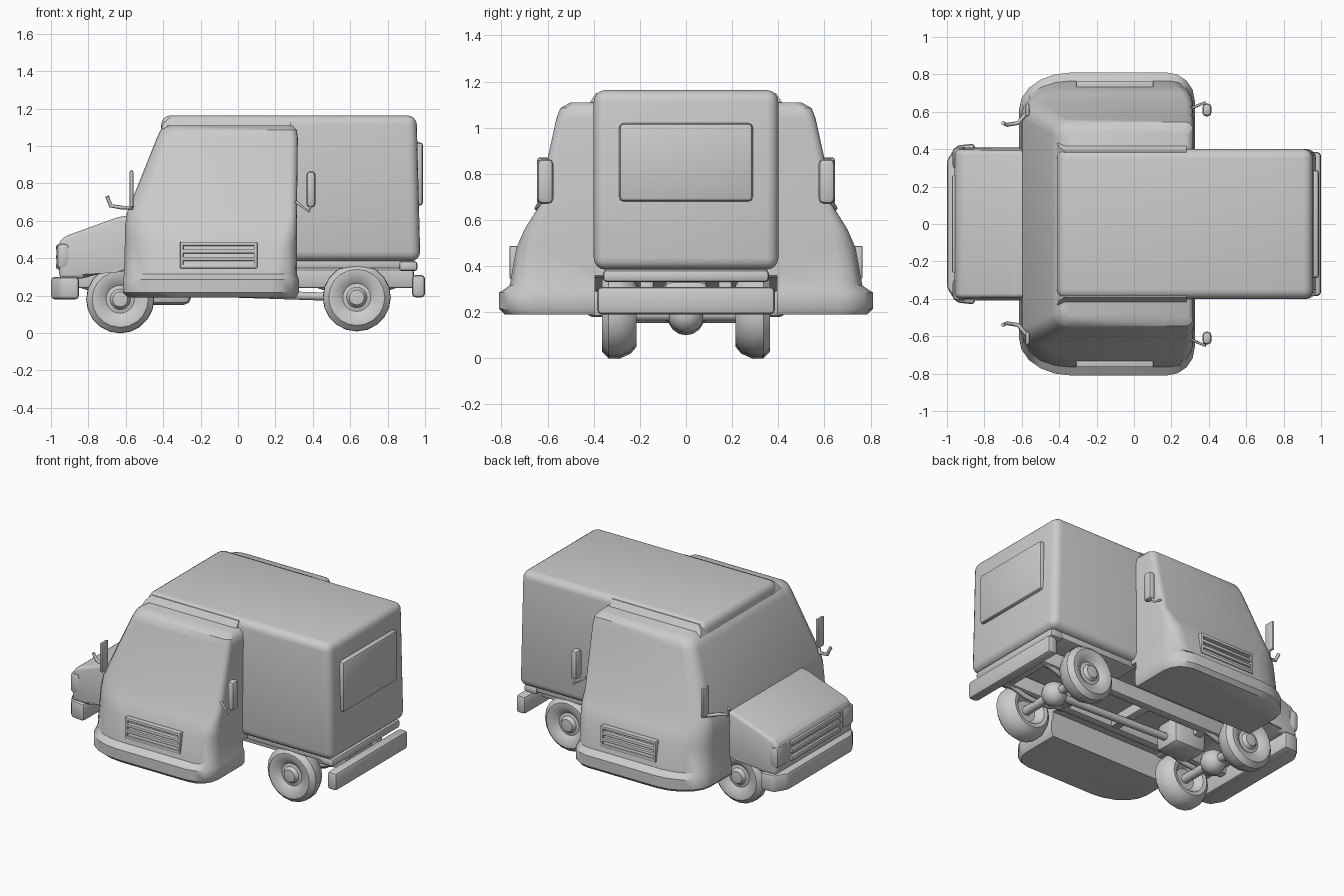
import bpy, bmesh, math
from mathutils import Vector

if "Cube" in bpy.data.objects:
    bpy.data.objects.remove(bpy.data.objects["Cube"])


def finish(name, bm, bevel=0.0, seg=2):
    if bevel:
        bmesh.ops.bevel(bm, geom=bm.edges[:], offset=bevel, segments=seg,
                        profile=0.5, affect='EDGES', clamp_overlap=True)
    bmesh.ops.recalc_face_normals(bm, faces=bm.faces[:])
    me = bpy.data.meshes.new(name)
    bm.to_mesh(me)
    bm.free()
    ob = bpy.data.objects.new(name, me)
    bpy.context.collection.objects.link(ob)
    return ob


def box(name, x, y, z, bevel=0.0, seg=2):
    """Box from (min, max) ranges."""
    bm = bmesh.new()
    bmesh.ops.create_cube(bm, size=1)
    for v in bm.verts:
        v.co = [r[0] + (c + 0.5) * (r[1] - r[0]) for c, r in zip(v.co, (x, y, z))]
    return finish(name, bm, bevel, seg)


def loft(name, rings, bevel=0.0, seg=2):
    """Skin a row of equal-length rings and cap both ends."""
    bm = bmesh.new()
    rows = [[bm.verts.new(p) for p in r] for r in rings]
    n = len(rows[0])
    for a, b in zip(rows, rows[1:]):
        for i in range(n):
            bm.faces.new((a[i], a[(i + 1) % n], b[(i + 1) % n], b[i]))
    bm.faces.new(rows[0])
    bm.faces.new(rows[-1])
    return finish(name, bm, bevel, seg)


def rod(name, pts, r):
    cu = bpy.data.curves.new(name, 'CURVE')
    cu.dimensions = '3D'
    cu.bevel_depth, cu.bevel_resolution, cu.use_fill_caps = r, 1, True
    sp = cu.splines.new('POLY')
    sp.points.add(len(pts) - 1)
    for p, c in zip(sp.points, pts):
        p.co = (*c, 1)
    ob = bpy.data.objects.new(name, cu)
    bpy.context.collection.objects.link(ob)
    return ob


# Wide cab, lofted upwards from outlines with rounded corners
def cab_outline(z, xl, xr, yf, cx, cy, d):
    half = []
    for i in range(6):
        a = math.radians(i * 18)
        half.append((xl + cx - cx * math.cos(a), yf - cy + cy * math.sin(a), z))
    for i in range(5):
        a = math.radians(90 - i * 22.5)
        half.append((xr - d + d * math.cos(a), yf - d + d * math.sin(a), z))
    return half + [(x, -y, z) for x, y, z in reversed(half)]


cab = loft("cab", [cab_outline(*p) for p in (
    (0.19, -0.59, 0.31, 0.785, 0.27, 0.2, 0.13),
    (0.215, -0.615, 0.325, 0.81, 0.28, 0.2, 0.15),
    (0.285, -0.615, 0.325, 0.81, 0.28, 0.2, 0.15),
    (0.315, -0.61, 0.315, 0.765, 0.27, 0.18, 0.12),
    (0.48, -0.605, 0.315, 0.735, 0.25, 0.16, 0.09),
    (0.56, -0.605, 0.315, 0.70, 0.2, 0.13, 0.06),
    (0.64, -0.595, 0.315, 0.65, 0.12, 0.09, 0.04),
    (1.04, -0.435, 0.32, 0.562, 0.08, 0.08, 0.04),
    (1.085, -0.415, 0.315, 0.545, 0.08, 0.08, 0.04),
    (1.11, -0.37, 0.29, 0.50, 0.06, 0.06, 0.03))])

# Open tunnel under the cab for chassis and wheels
cutter = box("tunnel_cutter", (-1, 1), (-0.395, 0.395), (-0.1, 0.36))
mod = cab.modifiers.new("tunnel", 'BOOLEAN')
mod.operation, mod.object, mod.solver = 'DIFFERENCE', cutter, 'EXACT'
bpy.context.view_layer.objects.active = cab
cab.select_set(True)
bpy.ops.object.modifier_apply(modifier="tunnel")
bpy.data.objects.remove(cutter)

# Cargo box with a fairing blending into the cab roof
side = [(-0.43, 0.385), (0.975, 0.385), (0.955, 1.163), (-0.41, 1.163)]
loft("cargo_box", [[(x, y, z) for x, z in side] for y in (-0.4, 0.4)], 0.05, 4)
loft("roof_fairing", [[(x, s * y, z) for x, y, s in (
    (xl, w, -1), (xl, w, 1), (0.28, w, 1), (0.28, w, -1))]
    for z, xl, w in ((1.08, -0.415, 0.44), (1.12, -0.40, 0.41), (1.15, -0.37, 0.39))])
box("rear_door_panel", (0.94, 0.99), (-0.29, 0.29), (0.68, 1.02), 0.02)
box("cargo_floor", (0.28, 0.94), (-0.35, 0.35), (0.345, 0.40), 0.012)
box("rear_step", (0.86, 0.96), (-0.36, 0.36), (0.33, 0.385), 0.018)
box("rear_bumper", (0.93, 1.0), (-0.385, 0.385), (0.19, 0.31), 0.02)

# Nose: hood, bumper, grille and headlights
nose = [(-0.955, 0.29), (-0.96, 0.48), (-0.93, 0.515), (-0.64, 0.62), (-0.5, 0.64),
        (-0.5, 0.35), (-0.66, 0.345), (-0.83, 0.29)]
loft("hood", [[(x, s * (0.41 if z < 0.4 else 0.395), z) for x, z in nose]
              for s in (-1, 1)], 0.025, 3)
plan = [(-0.85, 0.43), (-0.95, 0.42), (-1.0, 0.34)]
plan += [(x, -y) for x, y in reversed(plan)]
loft("front_bumper", [[(x, y, z) for x, y in plan] for z in (0.18, 0.30)], 0.02)
for i in range(3):
    box("nose_grille_slat", (-0.972, -0.93), (-0.26, 0.26),
        (0.34 + i * 0.05, 0.372 + i * 0.05), 0.008)

for s in (-1, 1):
    box("headlight", (-0.97, -0.9), sorted((s * 0.29, s * 0.41)), (0.34, 0.48), 0.025)
    # Grilles on the two flanks of the cab
    for z in (0.345, 0.385, 0.425, 0.465):
        box("side_grille_slat", (-0.31, 0.10), sorted((s * 0.71, s * 0.765)),
            (z, z + 0.022), 0.006)
    for x in (-0.31, 0.085):
        box("side_grille_frame", (x, x + 0.018), sorted((s * 0.71, s * 0.765)),
            (0.345, 0.487), 0.005)
    # Mirrors with arms
    box("rear_mirror", (0.365, 0.415), sorted((s * 0.575, s * 0.645)), (0.67, 0.865), 0.022)
    rod("rear_mirror_arm", [(0.31, s * 0.62, 0.70), (0.38, s * 0.65, 0.65),
                            (0.39, s * 0.62, 0.69)], 0.008)
    box("front_mirror", (-0.58, -0.56), sorted((s * 0.575, s * 0.645)), (0.67, 0.87), 0.009)
    rod("front_mirror_arm", [(-0.56, s * 0.61, 0.67), (-0.62, s * 0.54, 0.67),
                             (-0.68, s * 0.53, 0.68), (-0.7, s * 0.54, 0.73)], 0.011)

# Wheels: one profile (offset y, radius) turned around the axle, dished both sides
tyre = [(0.27, 0.001), (0.27, 0.07), (0.22, 0.105), (0.215, 0.13), (0.24, 0.16),
        (0.29, 0.182), (0.335, 0.18), (0.365, 0.15), (0.365, 0.115), (0.335, 0.075),
        (0.34, 0.055), (0.362, 0.04), (0.365, 0.001)]
for label, cx, cz in (("front", -0.63, 0.18), ("rear", 0.635, 0.19)):
    for s in (-1, 1):
        loft(label + "_wheel",
             [[(cx + r * math.cos(k * math.tau / 20), s * y,
                cz + r * math.sin(k * math.tau / 20)) for k in range(20)]
              for y, r in tyre])
        # Leaf spring
        rod(label + "_spring", [(cx - 0.22, s * 0.17, 0.26), (cx - 0.1, s * 0.17, 0.22),
                                (cx, s * 0.17, 0.21), (cx + 0.1, s * 0.17, 0.22),
                                (cx + 0.22, s * 0.17, 0.26)], 0.018)
    rod(label + "_axle", [(cx, -0.28, cz), (cx, 0.28, cz)], 0.03)
    # Differential
    bm = bmesh.new()
    bmesh.ops.create_uvsphere(bm, u_segments=14, v_segments=8, radius=0.08)
    bmesh.ops.translate(bm, verts=bm.verts[:], vec=Vector((cx, 0, cz)))
    finish(label + "_differential", bm)

# Chassis
for s in (-1, 1):
    box("chassis_rail", (-0.86, 0.94), sorted((s * 0.14, s * 0.20)), (0.24, 0.34), 0.012)
for x in (-0.45, 0.0, 0.4, 0.84):
    box("cross_member", (x, x + 0.06), (-0.17, 0.17), (0.24, 0.31), 0.01)
box("gearbox", (-0.5, -0.25), (-0.1, 0.1), (0.15, 0.34), 0.04)
rod("drive_shaft", [(-0.3, 0, 0.22), (0.6, 0, 0.19)], 0.025)

# Smooth shading with crisp creases
bpy.ops.object.select_all(action='DESELECT')
for ob in bpy.context.scene.objects:
    if ob.type == 'MESH':
        ob.select_set(True)
        bpy.context.view_layer.objects.active = ob
bpy.ops.object.shade_smooth_by_angle(angle=math.radians(40))
